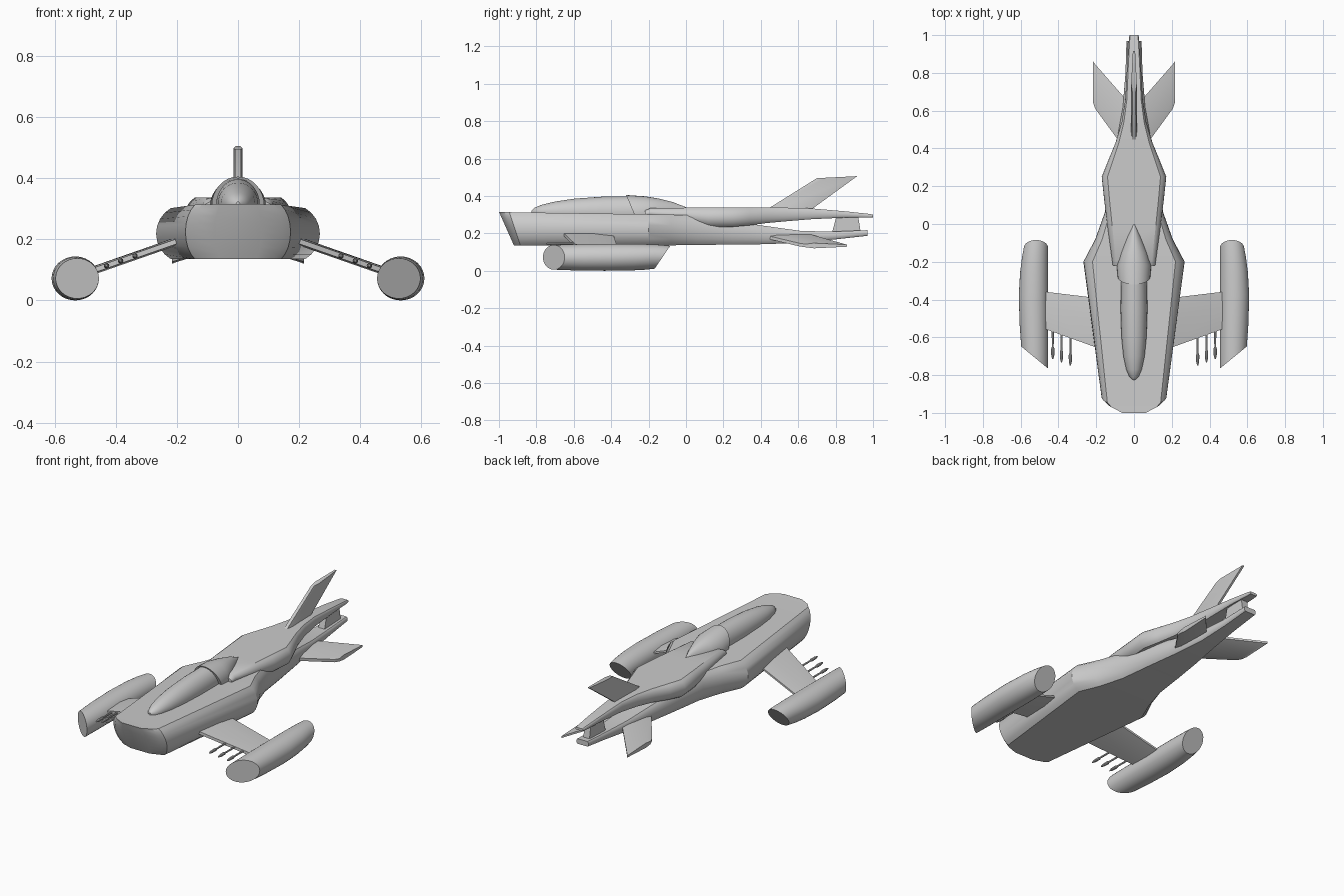
import bpy
import bmesh
from math import sin, cos, pi, radians

cube = bpy.data.objects.get("Cube")
if cube:
    bpy.data.objects.remove(cube, do_unlink=True)

grey = bpy.data.materials.new("hull_grey")
grey.use_nodes = True
GREY = (0.6, 0.6, 0.6, 1)
grey.diffuse_color = GREY
grey.node_tree.nodes["Principled BSDF"].inputs["Base Color"].default_value = GREY


def loft(name, rings):
    """Skin a list of equal-length point rings and cap both ends."""
    bm = bmesh.new()
    loops = [[bm.verts.new(p) for p in ring] for ring in rings]
    n = len(loops[0])
    for a, b in zip(loops, loops[1:]):
        for i in range(n):
            j = (i + 1) % n
            bm.faces.new((a[i], a[j], b[j], b[i]))
    bm.faces.new(loops[0])
    bm.faces.new(loops[-1])
    bmesh.ops.recalc_face_normals(bm, faces=bm.faces)
    mesh = bpy.data.meshes.new(name)
    bm.to_mesh(mesh)
    bm.free()
    mesh.materials.append(grey)
    obj = bpy.data.objects.new(name, mesh)
    bpy.context.collection.objects.link(obj)
    bpy.ops.object.select_all(action='DESELECT')
    obj.select_set(True)
    bpy.context.view_layer.objects.active = obj
    bpy.ops.object.shade_smooth_by_angle(angle=radians(30))
    return obj


def slab_section(y, half_width, bottom, top, slant=0.0, flat=0.82, steps=8):
    """Flat deck and belly joined by bulging sides; slant leans the ring back."""
    side = []
    for i in range(steps + 1):
        t = radians(30 + 120 * i / steps)
        x = half_width * (flat + (1 - flat) * (2 * sin(t) - 1))
        f = 0.5 + 0.5 * cos(t) / cos(pi / 6)
        side.append((x, y + slant * (1 - f), bottom + (top - bottom) * f))
    return side + [(-x, yy, z) for x, yy, z in reversed(side)]


def tube(name, cx, cz, stations, slant=0.0, sides=32):
    """Round body along y from (y, x radius, z radius) stations."""
    rings = []
    for k, (y, rx, rz) in enumerate(stations):
        lean = slant if k == 0 else 0
        rings.append([(cx + rx * cos(a), y + lean * (1 - sin(a)), cz + rz * sin(a))
                      for a in (2 * pi * i / sides for i in range(sides))])
    return loft(name, rings)


def blade(lead, trail, half, crest=0.2):
    """Blade section as (chord position, thickness offset) pairs."""
    mid = lead + (trail - lead) * crest
    return [(lead, half * 0.6), (mid, half), (trail, half * 0.4),
            (trail, -half * 0.4), (mid, -half), (lead, -half * 0.6)]


# Main hull with raked nose and narrowing tail boom
hull = [(-1.0, 0.075, 0.135, 0.315, 0.08),
        (-0.97, 0.145, 0.135, 0.314, 0.07),
        (-0.945, 0.172, 0.135, 0.313, 0.06),
        (-0.2, 0.268, 0.135, 0.302, 0),
        (-0.08, 0.205, 0.136, 0.3, 0),
        (0.06, 0.155, 0.138, 0.295, 0),
        (0.25, 0.125, 0.14, 0.265, 0),
        (0.42, 0.095, 0.142, 0.24, 0),
        (0.62, 0.06, 0.15, 0.212, 0),
        (0.8, 0.045, 0.168, 0.21, 0),
        (0.97, 0.04, 0.187, 0.217, 0)]
loft("main_hull", [slab_section(*s) for s in hull])

# Upper rear shell reaching back to the tail tip
shell = [(-0.22, 0.112, 0.29, 0.322), (-0.19, 0.116, 0.285, 0.335),
         (0.0, 0.142, 0.255, 0.337), (0.12, 0.157, 0.235, 0.337),
         (0.25, 0.171, 0.235, 0.337), (0.34, 0.135, 0.243, 0.337),
         (0.43, 0.098, 0.255, 0.337), (0.54, 0.065, 0.265, 0.337),
         (0.66, 0.046, 0.275, 0.334), (0.85, 0.036, 0.284, 0.318),
         (0.98, 0.027, 0.284, 0.304), (1.0, 0.024, 0.286, 0.3)]
loft("upper_shell", [slab_section(*s) for s in shell])

# Strut between the two tail prongs
loft("tail_strut", [[(-0.02, a, z), (0.02, a, z), (0.02, b, z), (-0.02, b, z)]
                    for a, b, z in ((0.78, 0.935, 0.2), (0.805, 0.92, 0.295))])

# Cockpit canopy and the fairing behind it
tube("canopy", 0, 0.315, [(-0.825, 0.006, 0.008), (-0.81, 0.024, 0.022),
                          (-0.77, 0.041, 0.038), (-0.7, 0.056, 0.055),
                          (-0.6, 0.066, 0.07), (-0.45, 0.071, 0.081),
                          (-0.28, 0.068, 0.084)])
tube("canopy_fairing", 0, 0.31, [(-0.32, 0.086, 0.095), (-0.22, 0.091, 0.088),
                                 (-0.15, 0.07, 0.077), (-0.07, 0.039, 0.057),
                                 (0.0, 0.006, 0.03)], slant=0.04)

# Swept dorsal fin
root = [(x, y, 0.32) for y, x in blade(0.42, 0.66, 0.016)]
tip = [(x, y, 0.495 + (y - 0.7) * 0.05) for y, x in blade(0.7, 0.915, 0.015)]
loft("dorsal_fin", [root, tip])


def wing_z(x):
    return 0.19 - (x - 0.21) * 0.35


def pod_ring(side, s, rx, rz, sides=32):
    """Pod ring blended from the raked mouth to the undercut tail."""
    ring = []
    for i in range(sides):
        a = 2 * pi * i / sides
        x, z = 0.455 + rx + rx * cos(a), 0.072 + rz * sin(a)
        front = -0.765 + (x - 0.455) * 0.82
        rear = -0.175 + z * 0.68
        ring.append((side * x, front + (rear - front) * s, z))
    return ring


for side, label in ((1, "left"), (-1, "right")):
    # Drooping wing
    rings = []
    for x in (0.16, 0.49):
        d = x - 0.21
        section = blade(-0.65 + d * 0.36, -0.39 + d * 0.12, 0.014, 0.6)
        rings.append([(side * x, y, wing_z(x) + h) for y, h in section])
    loft(label + "_wing", rings)

    # Wing-tip pod
    pod = [(0, 0.071, 0.066), (0.2, 0.075, 0.07), (0.5, 0.0775, 0.072),
           (0.75, 0.074, 0.071), (0.9, 0.069, 0.067), (1, 0.064, 0.061)]
    loft(label + "_pod", [pod_ring(side, *p) for p in pod])

    # Three guns on the wing leading edge
    for n, x in enumerate((0.337, 0.384, 0.43)):
        y = -0.65 + (x - 0.21) * 0.36
        barrel = [(0.03, 0.006), (-0.08, 0.005), (-0.09, 0.009),
                  (-0.125, 0.008), (-0.145, 0.003)]
        tube(f"{label}_gun_{n + 1}", side * x, wing_z(x),
             [(y + dy, r, r) for dy, r in barrel], sides=10)

    # Swept tail plane
    rings = []
    for x, z, lead, trail in ((0.03, 0.195, 0.37, 0.645), (0.205, 0.138, 0.61, 0.845),
                              (0.216, 0.134, 0.64, 0.86)):
        rings.append([(side * x, y, z + h) for y, h in blade(lead, trail, 0.014)])
    loft(label + "_tail_plane", rings)
